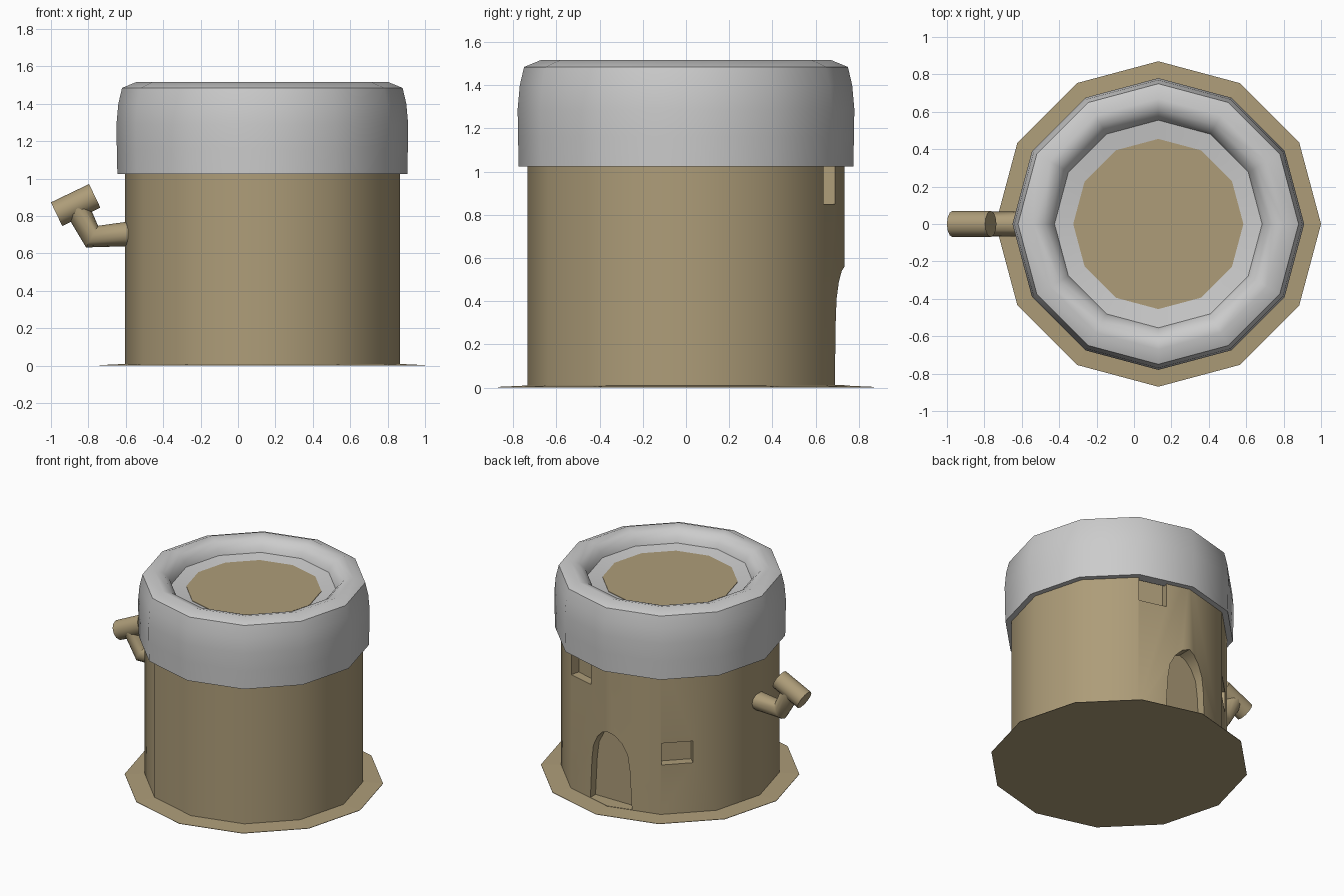
import bpy, bmesh
from math import cos, sin, pi, radians
from mathutils import Vector

if "Cube" in bpy.data.objects:
    bpy.data.objects.remove(bpy.data.objects["Cube"])

CX = 0.13      # tower axis
SIDES = 12

sand = bpy.data.materials.new("sand")
sand.diffuse_color = (0.42, 0.335, 0.19, 1)
sand.use_nodes = True
sand.node_tree.nodes["Principled BSDF"].inputs["Base Color"].default_value = sand.diffuse_color


def add_object(name, bm, mat=None):
    bmesh.ops.recalc_face_normals(bm, faces=bm.faces)
    me = bpy.data.meshes.new(name)
    bm.to_mesh(me)
    bm.free()
    ob = bpy.data.objects.new(name, me)
    bpy.context.collection.objects.link(ob)
    if mat:
        me.materials.append(mat)
    return ob


def smooth(ob, angle):
    bpy.ops.object.select_all(action='DESELECT')
    ob.select_set(True)
    bpy.context.view_layer.objects.active = ob
    bpy.ops.object.shade_smooth_by_angle(angle=radians(angle))


def lathe(name, profile, mat=None, closed=False):
    """Twelve-sided turned shape around the tower axis, ends capped unless closed."""
    bm = bmesh.new()
    rings = [[bm.verts.new((CX + r * cos(2 * pi * i / SIDES), r * sin(2 * pi * i / SIDES), z))
              for i in range(SIDES)] for r, z in profile]
    pairs = list(zip(rings, rings[1:]))
    if closed:
        pairs.append((rings[-1], rings[0]))
    else:
        bm.faces.new(rings[0])
        bm.faces.new(rings[-1])
    for a, b in pairs:
        for i in range(SIDES):
            j = (i + 1) % SIDES
            bm.faces.new((a[i], a[j], b[j], b[i]))
    return add_object(name, bm, mat)


def prism(name, outline, origin, along, inward, mat=None):
    """Extrude an outline (distance along wall, z) from outside the wall to inside it."""
    o, a, n = Vector(origin), Vector(along).normalized(), Vector(inward).normalized()
    bm = bmesh.new()
    front, back = [[bm.verts.new(o + a * u + n * d + Vector((0, 0, z))) for u, z in outline]
                   for d in (-0.2, 0.065)]
    bm.faces.new(front)
    bm.faces.new(back)
    for i in range(len(outline)):
        j = (i + 1) % len(outline)
        bm.faces.new((front[i], front[j], back[j], back[i]))
    return add_object(name, bm, mat)


def rect(u0, u1, z0, z1):
    return [(u0, z0), (u1, z0), (u1, z1), (u0, z1)]


def corner(deg, r=0.735):
    t = radians(deg)
    return Vector((CX + r * cos(t), r * sin(t), 0))


# Ground plate and tower wall
lathe("ground_plate", [(0.87, 0.0), (0.87, 0.003), (0.72, 0.01)], sand)
wall = lathe("tower_wall", [(0.735, 0.004), (0.735, 1.2)], sand)

# Openings at the back: arched doorway, high window, low window
half = [(0.17, 0.012), (0.155, 0.3), (0.14, 0.41), (0.10, 0.49), (0.05, 0.54)]
arch = half + [(0, 0.56)] + [(-u, z) for u, z in reversed(half)]
p60, p90, p120, p150 = (corner(d) for d in (60, 90, 120, 150))
cutters = [
    prism("door_cutter", arch, (CX, 0.695, 0), (1, 0, 0), (0, -1, 0), sand),
    prism("high_window_cutter", rect(0.005, 0.21, 0.85, 1.07), p60, p90 - p60, -corner(75) + Vector((CX, 0, 0)), sand),
    prism("low_window_cutter", rect(0.005, 0.22, 0.375, 0.535), p120, p150 - p120, -corner(135) + Vector((CX, 0, 0)), sand),
]
for c in cutters:
    # corner() is offset by the axis, so re-aim is already relative to the axis
    c.hide_render = True
    m = wall.modifiers.new(c.name, 'BOOLEAN')
    m.operation = 'DIFFERENCE'
    m.solver = 'EXACT'
    m.object = c
bpy.context.view_layer.objects.active = wall
for c in cutters:
    bpy.ops.object.modifier_apply(modifier=c.name)
    bpy.data.objects.remove(c)
smooth(wall, 35)

# Rounded roof ring and the flat roof floor inside it
ring = lathe("roof_ring", [
    (0.70, 1.025), (0.775, 1.025), (0.778, 1.16), (0.78, 1.29), (0.77, 1.40),
    (0.75, 1.485), (0.67, 1.518), (0.61, 1.50), (0.57, 1.46), (0.555, 1.42),
    (0.45, 1.405), (0.45, 1.36), (0.70, 1.25)], closed=True)
smooth(ring, 50)
lathe("roof_floor", [(0.455, 1.37), (0.455, 1.41)], sand)


# Side pipe: bent stem with a tilted barrel on top
def tube(name, points, radius):
    cu = bpy.data.curves.new(name, 'CURVE')
    cu.dimensions = '3D'
    cu.bevel_depth = radius
    cu.bevel_resolution = 4
    cu.use_fill_caps = True
    sp = cu.splines.new('POLY')
    sp.points.add(len(points) - 1)
    for p, (x, z) in zip(sp.points, points):
        p.co = (x, 0, z, 1)
    ob = bpy.data.objects.new(name, cu)
    bpy.context.collection.objects.link(ob)
    cu.materials.append(sand)
    bpy.ops.object.select_all(action='DESELECT')
    ob.select_set(True)
    bpy.context.view_layer.objects.active = ob
    bpy.ops.object.convert(target='MESH')
    smooth(bpy.context.view_layer.objects.active, 40)


tube("pipe_stem", [(-0.58, 0.705), (-0.78, 0.69), (-0.86, 0.84)], 0.066)
tube("pipe_barrel", [(-0.97, 0.81), (-0.766, 0.908)], 0.07)
